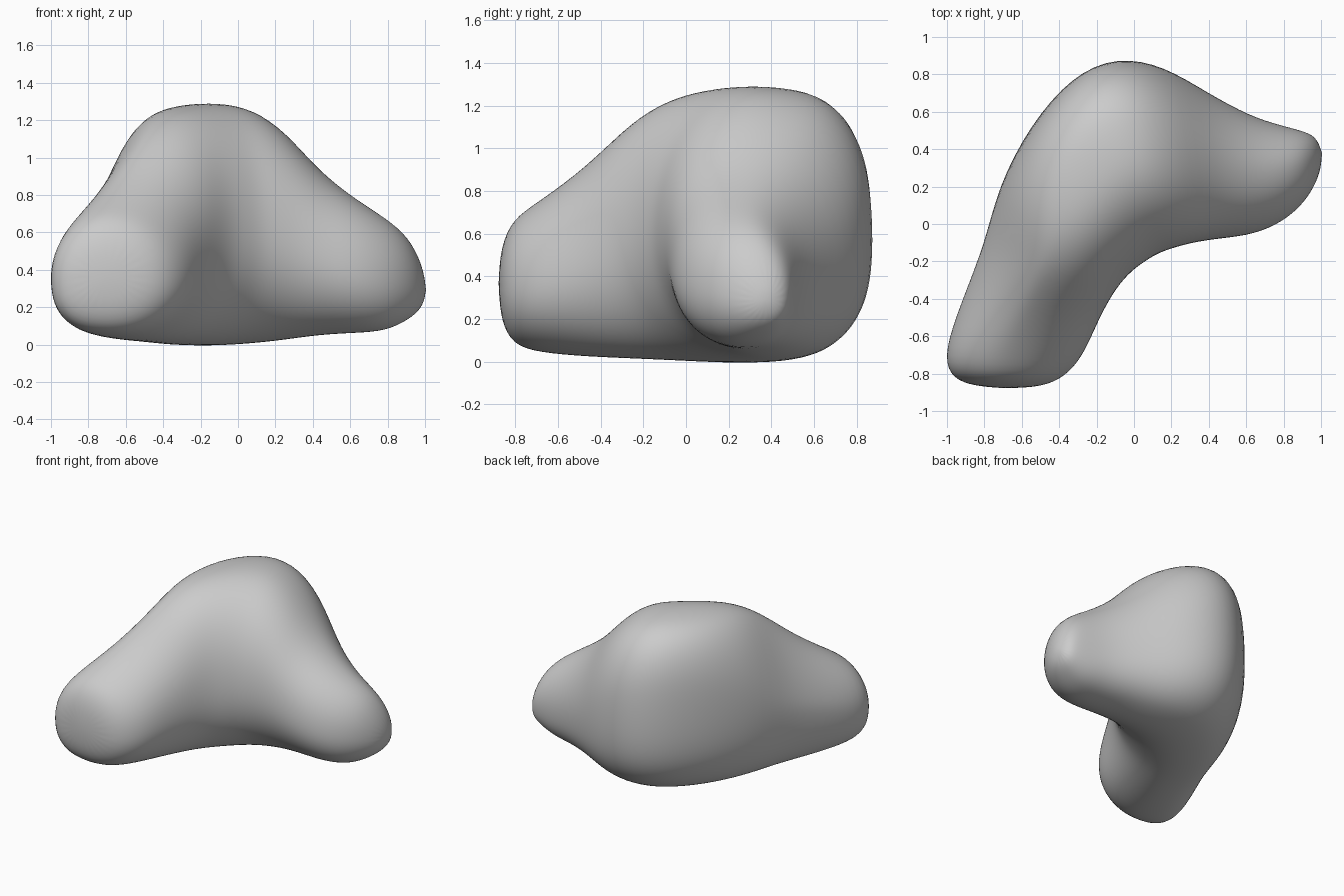
import bpy, bmesh, math
from mathutils import Vector

cube = bpy.data.objects.get("Cube")
if cube:
    bpy.data.objects.remove(cube, do_unlink=True)

SEGMENTS = 24

# Cross-sections along the bent body: outer edge (x, y), inner edge (x, y),
# underside height, ridge height, squareness of the outer shoulder
sections = [
    (-.89, -.86, -.49, -.87, .19, .54, 2),
    (-.99, -.81, -.37, -.82, .08, .67, 2),
    (-1.02, -.68, -.27, -.71, .04, .75, 2),
    (-.92, -.40, -.19, -.52, .02, .92, 1.6),
    (-.80, -.10, -.11, -.37, .01, 1.14, 1.5),
    (-.73, .20, -.03, -.27, 0, 1.25, 2.1),
    (-.56, .53, .05, -.21, -.01, 1.29, 3),
    (-.33, .80, .13, -.16, -.01, 1.30, 3.2),
    (-.09, .90, .22, -.13, 0, 1.27, 2.8),
    (.16, .85, .33, -.10, .02, 1.15, 2.4),
    (.40, .70, .47, -.08, .05, .93, 2),
    (.62, .58, .64, -.06, .06, .78, 2),
    (.78, .53, .80, .01, .07, .68, 2),
    (.90, .50, .92, .12, .13, .58, 2),
    (.97, .47, .99, .25, .19, .44, 2),
]


def section_point(section, angle):
    """Point on one rounded cross-section; the ridge sits nearer the outer edge."""
    ox, oy, ix, iy, low, high, shoulder = section
    outer, inner = Vector((ox, oy)), Vector((ix, iy))
    ridge = 0.48
    waist = low + 0.45 * (high - low)
    c, s = math.cos(angle), math.sin(angle)
    if c > 0:
        power = 2.1
    else:
        power = shoulder if s > 0 else 2.5
    across = abs(c) ** (2 / power)
    rise = abs(s) ** (2 / power)
    u = ridge - ridge * across if c < 0 else ridge + (1 - ridge) * across
    z = waist + rise * ((high - waist) if s > 0 else (low - waist))
    plan = outer.lerp(inner, u)
    return (plan.x, plan.y, z)


# Loft the sections into one closed skin
bm = bmesh.new()
rings = []
for section in sections:
    rings.append([bm.verts.new(section_point(section, math.tau * i / SEGMENTS))
                  for i in range(SEGMENTS)])
for a, b in zip(rings, rings[1:]):
    for i in range(SEGMENTS):
        j = (i + 1) % SEGMENTS
        bm.faces.new((a[i], a[j], b[j], b[i]))

# Close both lobe ends with a pole
for ring, tip in ((rings[0], (-.70, -.88, .37)), (rings[-1], (1.01, .38, .29))):
    pole = bm.verts.new(tip)
    for i in range(SEGMENTS):
        bm.faces.new((ring[i], ring[(i + 1) % SEGMENTS], pole))
bmesh.ops.recalc_face_normals(bm, faces=bm.faces)

mesh = bpy.data.meshes.new("lobed_body")
bm.to_mesh(mesh)
bm.free()
body = bpy.data.objects.new("lobed_body", mesh)
bpy.context.collection.objects.link(body)

# Plain grey surface
grey = bpy.data.materials.new("light_grey")
grey.use_nodes = True
colour = (.6, .6, .6, 1)
grey.diffuse_color = colour
for node in grey.node_tree.nodes:
    if node.type == 'BSDF_PRINCIPLED':
        node.inputs["Base Color"].default_value = colour
mesh.materials.append(grey)

# Soft, smooth skin
for polygon in mesh.polygons:
    polygon.use_smooth = True
subdivision = body.modifiers.new("soft_skin", 'SUBSURF')
subdivision.levels = 2
subdivision.render_levels = 2
